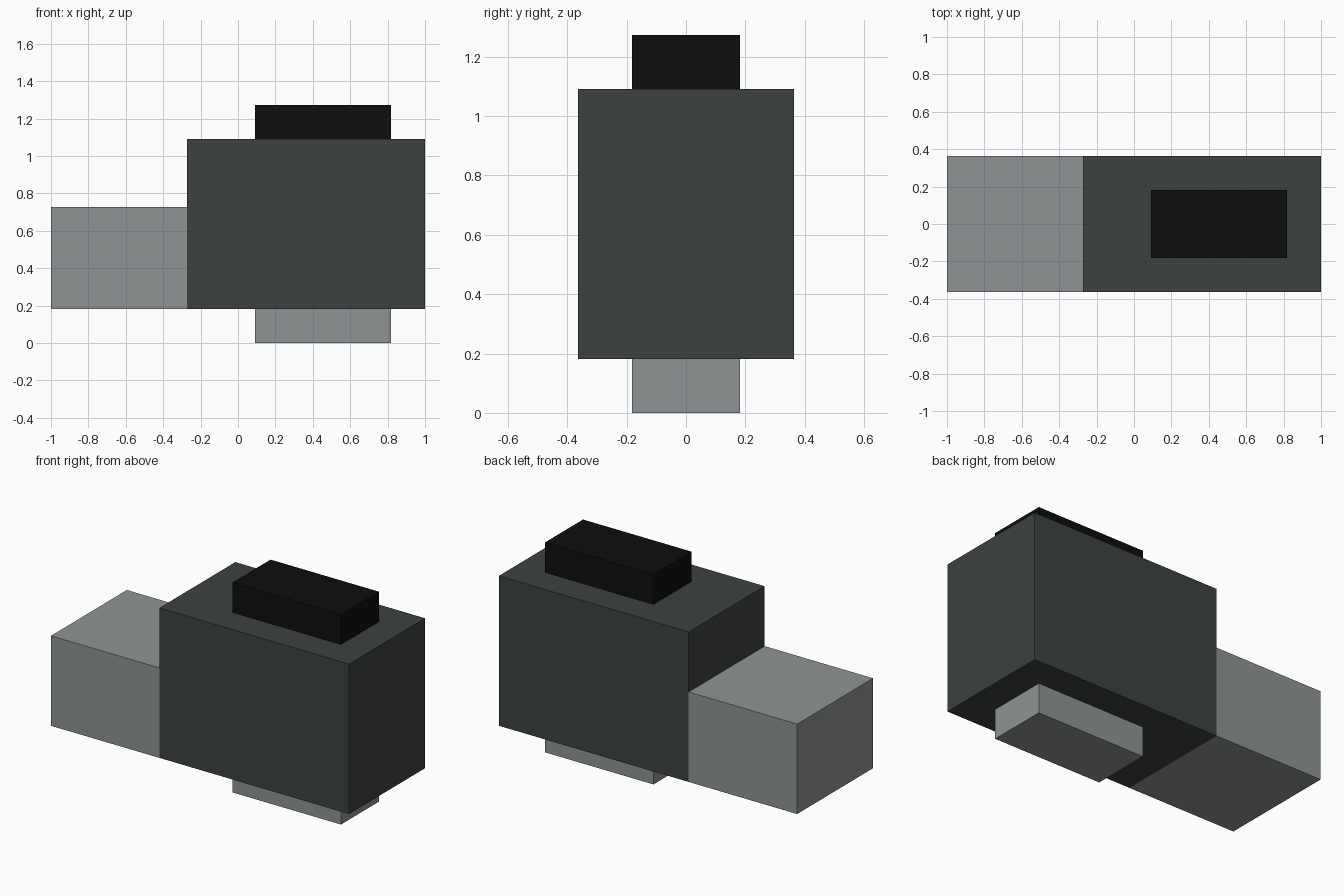
import bpy
import bmesh
from mathutils import Vector

if "Cube" in bpy.data.objects:
    bpy.data.objects.remove(bpy.data.objects["Cube"])

U = 2 / 11  # the model sits on a grid of 11 units along its length


def srgb(r, g, b):
    lin = [(c / 255 / 12.92) if c / 255 <= 0.04045 else ((c / 255 + 0.055) / 1.055) ** 2.4
           for c in (r, g, b)]
    return (*lin, 1.0)


def material(name, rgb):
    mat = bpy.data.materials.new(name)
    mat.diffuse_color = srgb(*rgb)
    mat.use_nodes = True
    mat.node_tree.nodes["Principled BSDF"].inputs["Base Color"].default_value = mat.diffuse_color
    return mat


def box(name, lo, hi, mat):
    """Box between two corners given in grid units."""
    lo, hi = Vector(lo) * U, Vector(hi) * U
    bm = bmesh.new()
    bmesh.ops.create_cube(bm, size=1)
    bmesh.ops.scale(bm, vec=hi - lo, verts=bm.verts)
    mesh = bpy.data.meshes.new(name)
    bm.to_mesh(mesh)
    bm.free()
    mesh.materials.append(mat)
    obj = bpy.data.objects.new(name, mesh)
    obj.location = (lo + hi) / 2
    bpy.context.collection.objects.link(obj)


dark = material("dark_grey", (60, 66, 65))
light = material("light_grey", (143, 148, 149))
black = material("black", (13, 13, 13))

# Main block and the lower block on its left end
box("main_body", (-1.5, -2, 1), (5.5, 2, 6), dark)
box("side_block", (-5.5, -2, 1), (-1.5, 2, 4), light)

# Cap above and foot below, sharing one footprint
box("top_cap", (0.5, -1, 6), (4.5, 1, 7), black)
box("bottom_foot", (0.5, -1, 0), (4.5, 1, 1), light)
